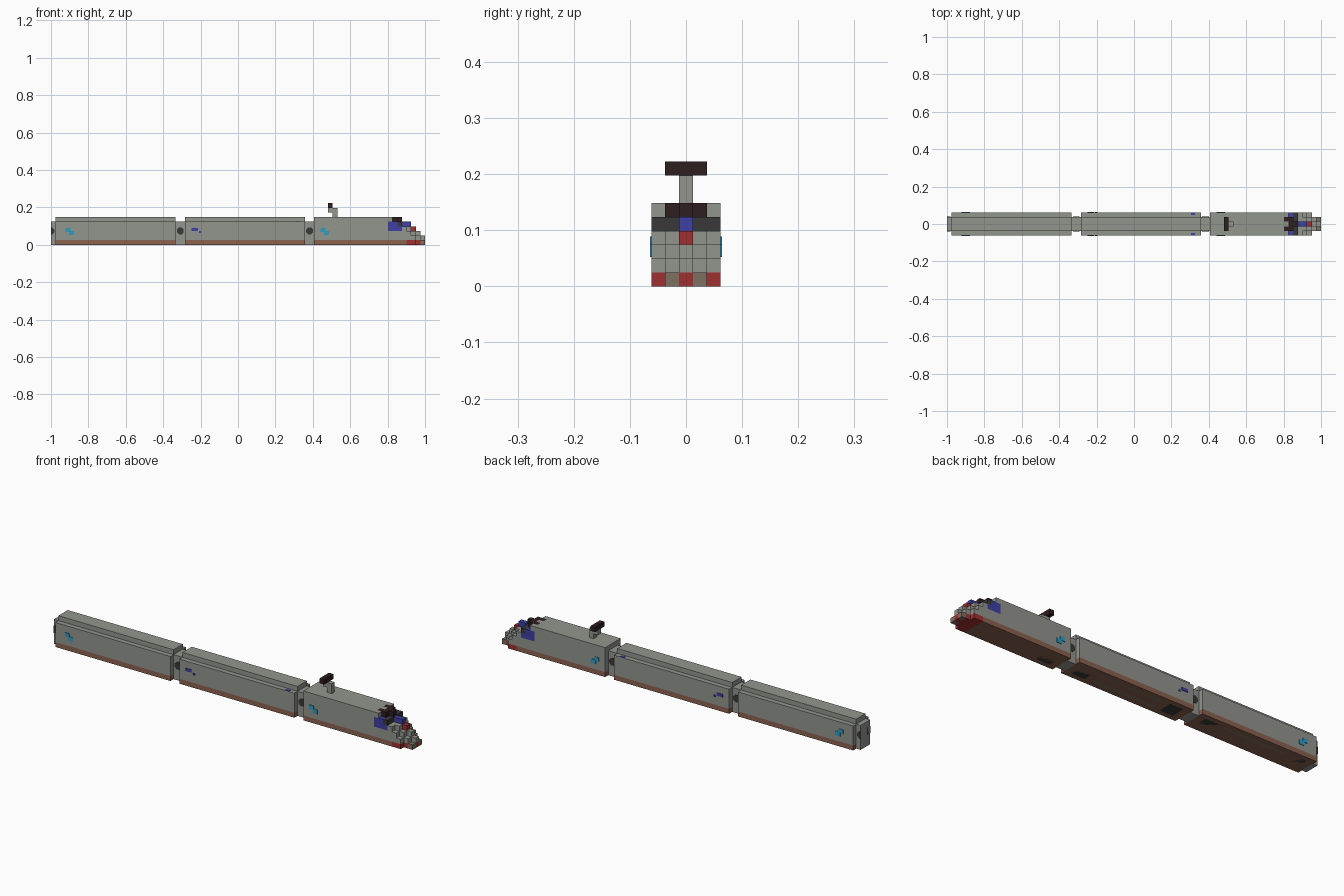
import bpy, bmesh, math
from mathutils import Vector

cube = bpy.data.objects.get("Cube")
if cube:
    bpy.data.objects.remove(cube)

U = 2 / 81          # size of one block
PLATE = 0.1         # thickness of painted plates, in blocks


def material(name, r, g, b):
    m = bpy.data.materials.new(name)
    m.use_nodes = True
    m.diffuse_color = (r, g, b, 1)
    m.node_tree.nodes["Principled BSDF"].inputs["Base Color"].default_value = (r, g, b, 1)
    return m


GREY = material("body grey", .29, .30, .27)
BROWN = material("skirt brown", .26, .12, .08)
TAUPE = material("taupe", .20, .16, .12)
RED = material("red", .35, .03, .03)
BLUE = material("window blue", .05, .05, .38)
CYAN = material("cyan", .03, .33, .55)
MAROON = material("dark maroon", .028, .013, .014)
CHARCOAL = material("charcoal", .04, .04, .04)


def finish(name, bm, mats):
    me = bpy.data.meshes.new(name)
    bm.to_mesh(me)
    bm.free()
    for m in mats:
        me.materials.append(m)
    ob = bpy.data.objects.new(name, me)
    bpy.context.collection.objects.link(ob)
    return ob


def block(name, x, y, z, mat):
    """Box from (low, high) ranges in blocks; x counts from the rear end."""
    bm = bmesh.new()
    bmesh.ops.create_cube(bm, size=1)
    ranges = (x, y, z)
    for v in bm.verts:
        p = [r[1] if c > 0 else r[0] for c, r in zip(v.co, ranges)]
        v.co = Vector((p[0] * U - 1, p[1] * U, p[2] * U))
    return finish(name, bm, [mat])


def side_plates(name, x, z, mat):
    """Matching painted plates on both sides of a car."""
    for side, s in (("right", -1), ("left", 1)):
        y = sorted((s * 2.5, s * (2.5 + PLATE)))
        block(f"{side}_{name}", x, y, z, mat)


# Cars: skirt, body and, on the coaches, a narrower roof
for name, a, b in (("rear_coach", 1, 27), ("middle_coach", 29, 55), ("engine", 57, 73)):
    block(name + "_skirt", (a, b), (-2.5, 2.5), (0, 1), BROWN)
    top = 6 if name == "engine" else 5
    block(name + "_body", (a, b), (-2.5, 2.5), (1, top), GREY)
    if top == 5:
        block(name + "_roof", (a, b), (-1.5, 1.5), (5, 6), GREY)
    # Underside rails and bogies
    for s in (-1, 1):
        block(name + "_rail", (a + 6, b - 6), (s - .3, s + .3), (0, .03), TAUPE)
    for c in (a + 3, b - 3):
        block(name + "_bogie", (c - 1.5, c + 1.5), (-1.5, 1.5), (0, .05), CHARCOAL)


# Gangways with dark round side caps
def cap(name, centre, side):
    bm = bmesh.new()
    bmesh.ops.create_cone(bm, cap_ends=True, segments=8, radius1=.8 * U,
                          radius2=.8 * U, depth=.2 * U)
    for v in bm.verts:
        ang = math.atan2(v.co.y, v.co.x) + math.pi / 8
        r = math.hypot(v.co.x, v.co.y)
        x = max(centre * U - 1 + r * math.cos(ang), -1)
        v.co = Vector((x, side * 1.5 * U + v.co.z, 3 * U + r * math.sin(ang)))
    bmesh.ops.recalc_face_normals(bm, faces=bm.faces)
    finish(name, bm, [CHARCOAL])


for name, a, b, centre in (("rear", 0, 1, 0), ("coach", 27, 29, 28), ("engine", 55, 57, 56)):
    block(name + "_gangway", (a, b), (-1.5, 1.5), (0, 5), GREY)
    for s in (-1, 1):
        cap(name + "_gangway_cap", centre, s)
for s in (-1, 1):
    block("rear_end_panel", (0, .05), (s - .4, s + .4), (2.2, 3.8), CHARCOAL)

# Painted marks on the sides
for name, x in (("rear_mark", 3.2), ("engine_mark", 58.4)):
    side_plates(name + "_upper", (x, x + 1), (2.8, 3.6), CYAN)
    side_plates(name + "_lower", (x + .7, x + 1.8), (2.1, 3), CYAN)
side_plates("coach_mark", (30.4, 31.8), (3, 3.6), BLUE)
side_plates("coach_dot", (32.1, 32.5), (2.6, 3), BLUE)
for s in (-1, 1):
    block("coach_shelf_mark", (52.8, 53.7), sorted((s * 1.9, s * 2.5)), (5, 5 + PLATE), BLUE)

# Roof collector
block("collector_mast", (61, 62), (-.5, .5), (6, 8), GREY)
block("collector_arm", (60, 61), (-.5, .5), (7, 8), GREY)
block("collector_bar", (60, 61), (-1.5, 1.5), (8, 9), MAROON)

# Stepped nose: column heights from the cab forward, by distance from the middle
HEIGHTS = ((6, 6, 6, 5, 5, 4, 3, 2), (6, 6, 5, 4, 4, 3, 2, 1), (6, 5, 5, 4, 3, 2))
MATS = [GREY, BROWN, TAUPE, RED, BLUE, MAROON, CHARCOAL]


def nose_mat(i, j, k):
    if k == 0:
        if i == 7 and j == 1:
            return TAUPE
        return RED if i >= 4 else BROWN
    if k == 5 and (j == 1 or (j == 0 and i > 0)):
        return MAROON
    if j == 0 and k == 4 and i in (3, 4):
        return BLUE
    if j == 0 and k == 3 and i == 5:
        return RED
    if j and k == 4 and i == 2:
        return CHARCOAL
    if j == 2 and k in (3, 4) and i <= 2:
        return BLUE
    return GREY


cells = {(i, j, k) for j in range(-2, 3) for i, h in enumerate(HEIGHTS[abs(j)]) for k in range(h)}
bm = bmesh.new()
for cell in sorted(cells):
    mat = MATS.index(nose_mat(cell[0], abs(cell[1]), cell[2]))
    centre = Vector((73.5 + cell[0], cell[1], cell[2] + .5)) * U - Vector((1, 0, 0))
    for axis in range(3):
        for sign in (-1, 1):
            near = list(cell)
            near[axis] += sign
            if tuple(near) in cells:
                continue
            n, a, b = Vector(), Vector(), Vector()
            n[axis] = sign * U / 2
            a[(axis + 1) % 3] = U / 2
            b[(axis + 2) % 3] = sign * U / 2
            corners = (-a - b, a - b, a + b, b - a)
            face = bm.faces.new([bm.verts.new(centre + n + c) for c in corners])
            face.material_index = mat
bmesh.ops.remove_doubles(bm, verts=bm.verts, dist=U / 100)
finish("engine_nose", bm, MATS)
